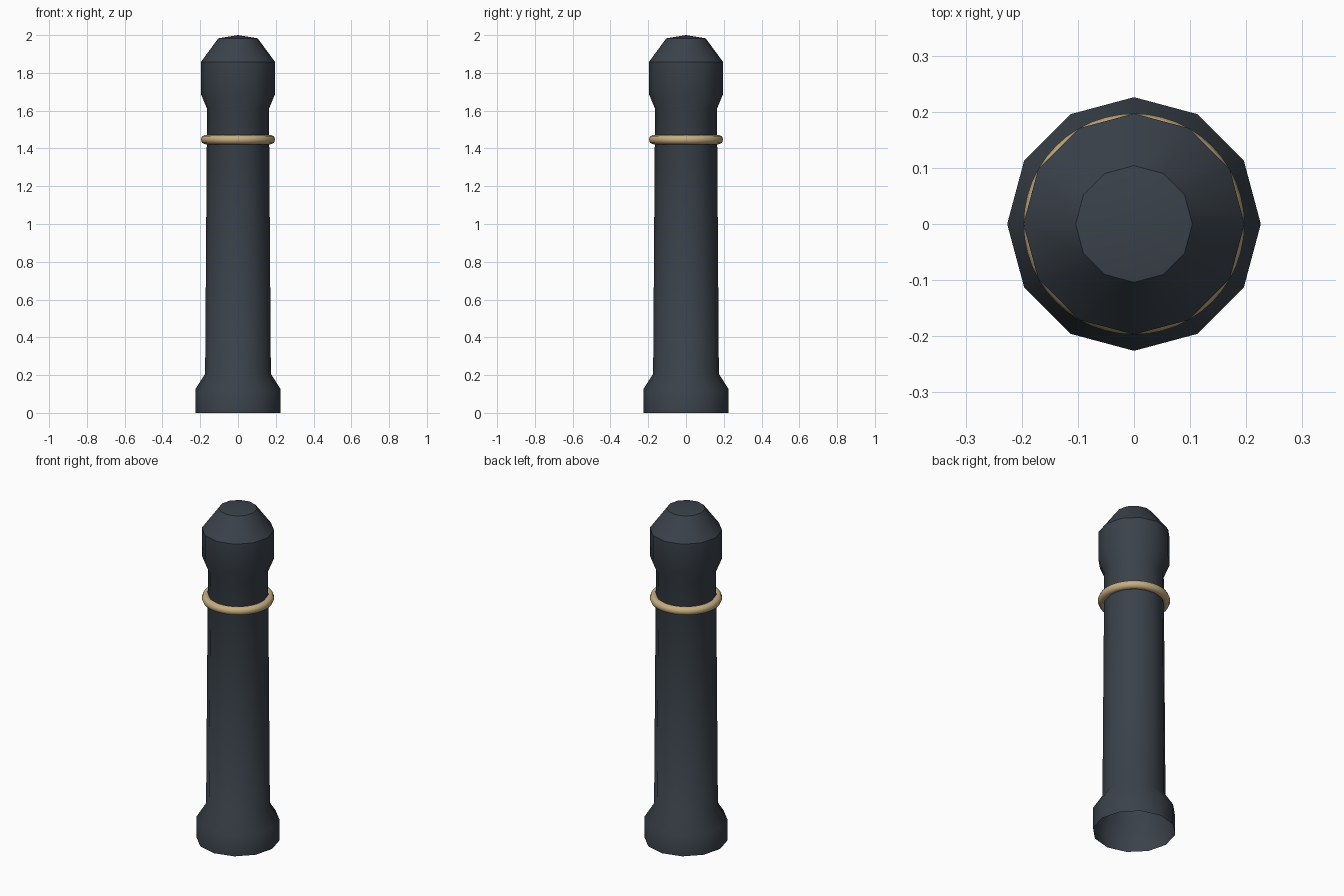
import bpy, bmesh, math

if "Cube" in bpy.data.objects:
    bpy.data.objects.remove(bpy.data.objects["Cube"])

def material(name, color):
    m = bpy.data.materials.new(name)
    m.diffuse_color = (*color, 1)
    m.use_nodes = True
    m.node_tree.nodes["Principled BSDF"].inputs["Base Color"].default_value = m.diffuse_color
    return m

def smooth(obj, degrees):
    bpy.ops.object.select_all(action='DESELECT')
    obj.select_set(True)
    bpy.context.view_layer.objects.active = obj
    bpy.ops.object.shade_smooth_by_angle(angle=math.radians(degrees))

def lathe(name, profile, sides, mat):
    """Revolve (radius, height) points about z; a zero radius closes to an apex."""
    bm = bmesh.new()
    pts = [bm.verts.new((r, 0, z)) for r, z in profile]
    edges = [bm.edges.new(p) for p in zip(pts, pts[1:])]
    bmesh.ops.spin(bm, geom=pts + edges, cent=(0, 0, 0), axis=(0, 0, 1),
                   angle=math.tau, steps=sides)
    bmesh.ops.remove_doubles(bm, verts=bm.verts, dist=1e-4)
    bmesh.ops.recalc_face_normals(bm, faces=bm.faces)
    # keep normals pointing away from the axis on the open shell
    side = max(bm.faces, key=lambda f: f.calc_area())
    c = side.calc_center_median()
    if side.normal.x * c.x + side.normal.y * c.y < 0:
        bmesh.ops.reverse_faces(bm, faces=bm.faces)
    mesh = bpy.data.meshes.new(name)
    bm.to_mesh(mesh)
    bm.free()
    mesh.materials.append(mat)
    obj = bpy.data.objects.new(name, mesh)
    bpy.context.collection.objects.link(obj)
    return obj

iron = material("dark iron", (0.042, 0.054, 0.068))
gold = material("pale gold", (0.56, 0.42, 0.22))

# Post: flared foot open underneath, tapered shaft, wider head with a shallow tip
post = lathe("bollard_post", [
    (0.226, 0), (0.226, 0.125), (0.174, 0.207), (0.164, 1.61),
    (0.197, 1.69), (0.197, 1.857), (0.104, 1.983), (0, 2.0)], 12, iron)
smooth(post, 34)

# Collar ring around the neck
bpy.ops.mesh.primitive_torus_add(location=(0, 0, 1.447), major_radius=0.172,
                                 minor_radius=0.025, major_segments=48, minor_segments=8)
ring = bpy.context.object
ring.name = "collar_ring"
ring.data.materials.append(gold)
smooth(ring, 50)
